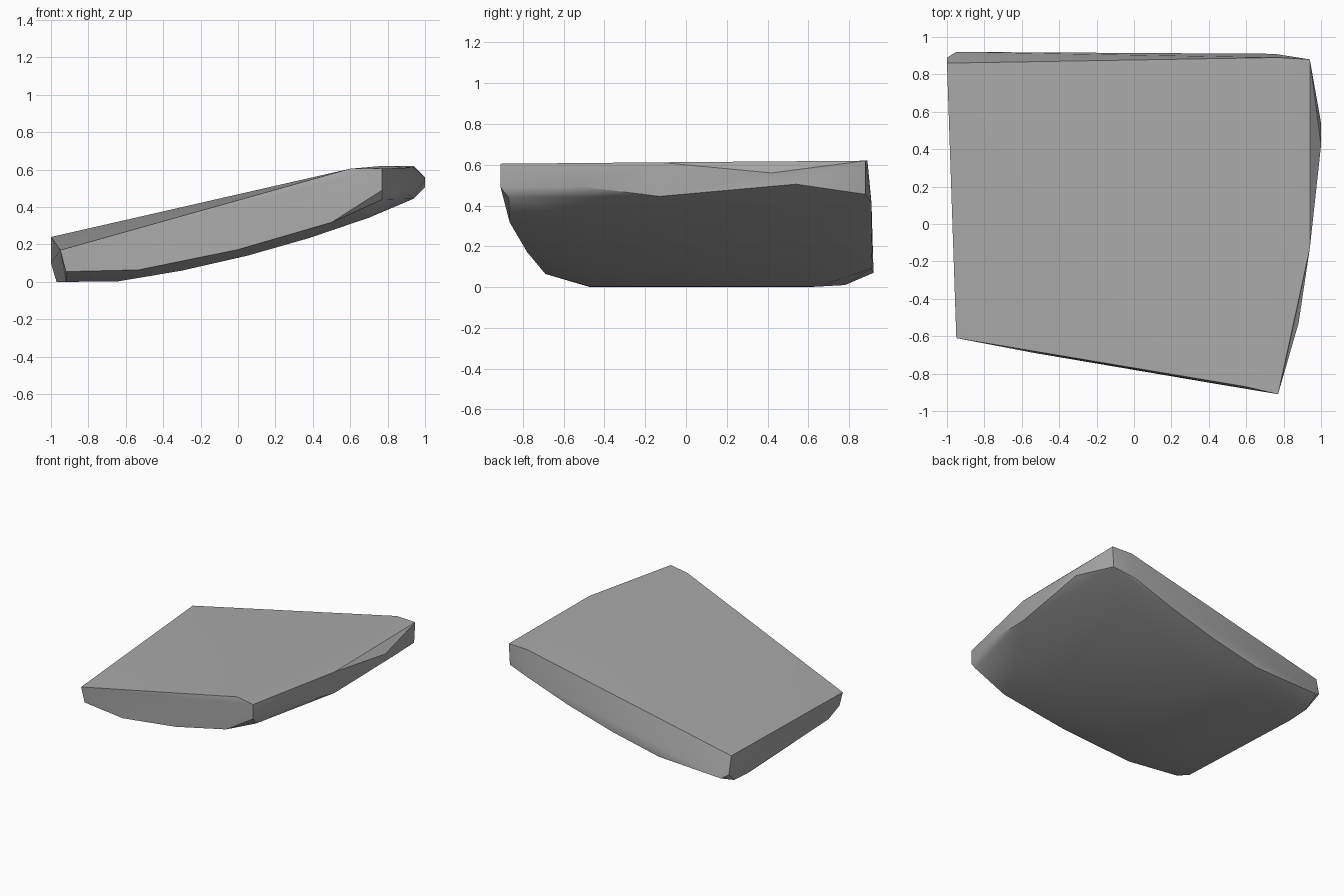
import bpy
import bmesh
import math

default_cube = bpy.data.objects.get("Cube")
if default_cube:
    bpy.data.objects.remove(default_cube, do_unlink=True)

# Plain stone colour
stone = bpy.data.materials.new("stone_grey")
stone.use_nodes = True
colour = (.4, .4, .4, 1)
stone.diffuse_color = colour
stone.node_tree.nodes["Principled BSDF"].inputs["Base Color"].default_value = colour


def belly_height(x):
    """Height of the curved underside along the length of the slab."""
    run = max(x + .64, 0)
    return run * (.14 + .085 * run) + .003


# Corners of the flat top
top_rim = [
    (-1, .86, .24), (-.95, -.61, .17), (.6, -.87, .605),
    (.77, -.91, .605), (.94, -.13, .612), (.94, .88, .62), (.77, .89, .62),
]

# Chipped right edge
right_edge = [
    (1, .42, .56), (1, .54, .505), (.94, -.13, .445), (.88, -.53, .495),
    (.77, -.91, .49), (.77, -.87, .44), (.93, .88, .455),
]

# Thin left end
left_end = [
    (-1, .89, .1), (-.95, .92, .07), (-.97, .78, .01),
    (-.97, .6, 0), (-.92, -.61, .055), (-.92, -.47, 0),
]

# Curved underside, with the front and back lips set slightly higher
underside = []
for x in (-.64, -.3, .05, .38, .7):
    for y in (-.47, .65):
        underside.append((x, y, belly_height(x)))
front_lip = [(x, -.78 - .17 * x, belly_height(x) + .045) for x in (-.53, 0, .5)]
back_lip = [(x, .91, belly_height(x) + .05) for x in (-.4, 0, .4, .75)]

# Wrap the corners into one solid chunk
bm = bmesh.new()
for corner in top_rim + right_edge + left_end + underside + front_lip + back_lip:
    bm.verts.new(corner)
hull = bmesh.ops.convex_hull(bm, input=bm.verts[:])
loose = {v for v in hull["geom_interior"] if isinstance(v, bmesh.types.BMVert)}
loose |= {v for v in bm.verts if not v.link_faces}
bmesh.ops.delete(bm, geom=list(loose), context="VERTS")
bmesh.ops.recalc_face_normals(bm, faces=bm.faces[:])

mesh = bpy.data.meshes.new("stone_slab")
bm.to_mesh(mesh)
bm.free()
mesh.materials.append(stone)
slab = bpy.data.objects.new("stone_slab", mesh)
bpy.context.collection.objects.link(slab)

# Soft facets with crisp outer edges
bpy.context.view_layer.objects.active = slab
slab.select_set(True)
bpy.ops.object.shade_smooth_by_angle(angle=math.radians(30))
